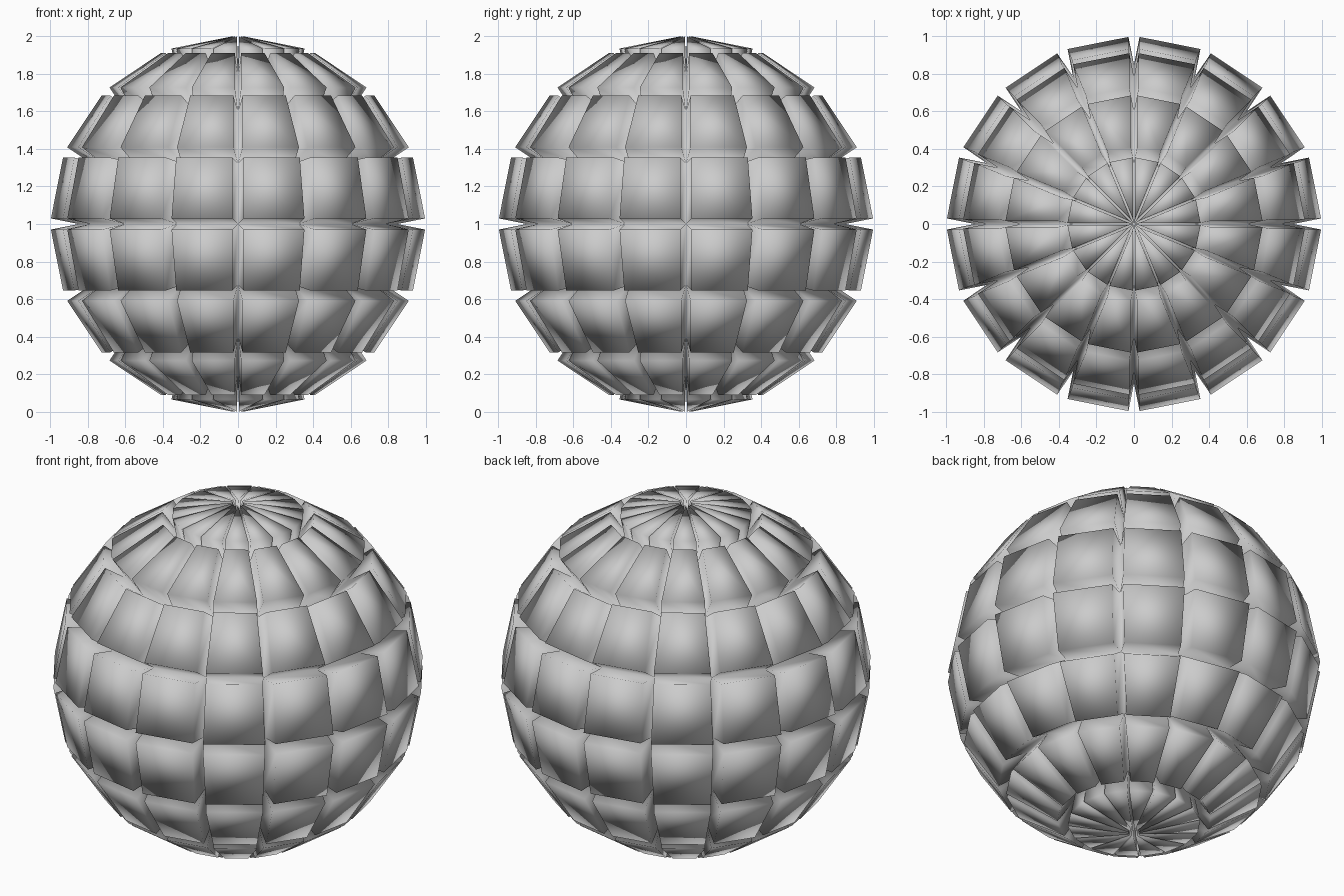
import bpy, bmesh

if "Cube" in bpy.data.objects:
    bpy.data.objects.remove(bpy.data.objects["Cube"])

RADIUS, DEPTH = 0.848, 0.155

# Core sphere: 16 segments, 8 rings
bm = bmesh.new()
bmesh.ops.create_uvsphere(bm, u_segments=16, v_segments=8, radius=RADIUS)
bm.normal_update()

# Push every panel out along its own normal
panels = bmesh.ops.extrude_discrete_faces(bm, faces=bm.faces[:])["faces"]
for f in panels:
    f.normal_update()
    offset = f.normal * DEPTH
    bmesh.ops.translate(bm, verts=f.verts[:], vec=offset)

bmesh.ops.recalc_face_normals(bm, faces=bm.faces[:])
for f in bm.faces:
    f.smooth = True

# Rest the ball on the ground plane
low = min(v.co.z for v in bm.verts)
bmesh.ops.translate(bm, verts=bm.verts[:], vec=(0, 0, -low))

mesh = bpy.data.meshes.new("panelled_ball")
bm.to_mesh(mesh)
bm.free()
ball = bpy.data.objects.new("panelled_ball", mesh)
bpy.context.collection.objects.link(ball)
